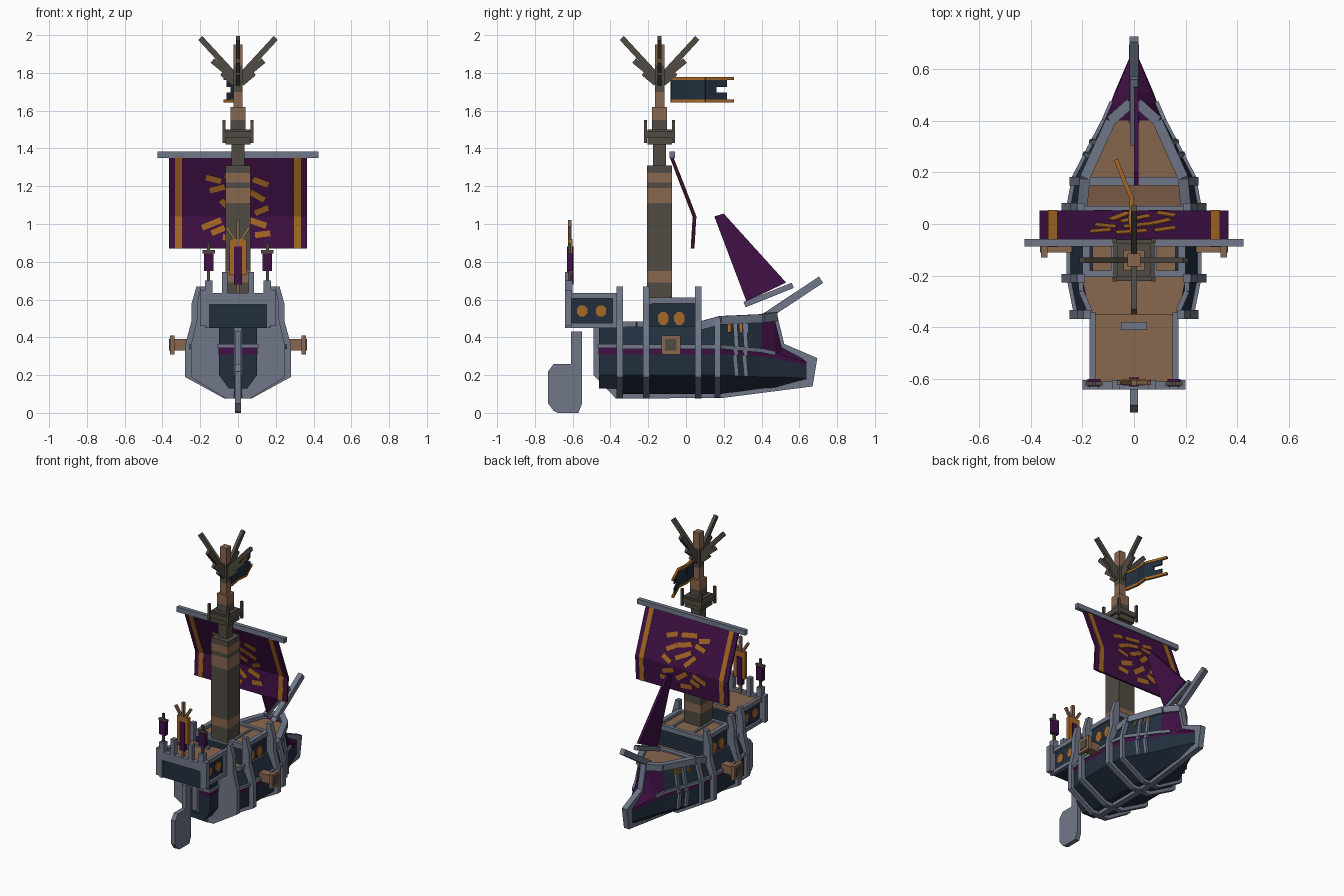
import bpy
import bmesh
from math import cos, sin, pi
from mathutils import Vector

default_cube = bpy.data.objects.get("Cube")
if default_cube:
    bpy.data.objects.remove(default_cube, do_unlink=True)


def make_material(name, red, green, blue):
    material = bpy.data.materials.new(name)
    material.use_nodes = True
    color = (red, green, blue, 1)
    material.diffuse_color = color
    material.node_tree.nodes["Principled BSDF"].inputs["Base Color"].default_value = color
    return material


gray = make_material("blue gray trim", .16, .185, .25)
navy = make_material("navy planks", .016, .028, .048)
purple = make_material("purple cloth", .05, .005, .058)
gold = make_material("gold", .39, .14, .018)
wood = make_material("light wood", .25, .135, .078)
dark = make_material("dark wood", .082, .07, .055)


def make_mesh(name, verts, faces, materials, indices=None):
    mesh = bpy.data.meshes.new(name)
    mesh.from_pydata([tuple(v) for v in verts], [], faces)
    for material in materials:
        mesh.materials.append(material)
    if indices:
        mesh.polygons.foreach_set("material_index", indices)
    bm = bmesh.new()
    bm.from_mesh(mesh)
    bmesh.ops.recalc_face_normals(bm, faces=bm.faces)
    bm.to_mesh(mesh)
    bm.free()
    obj = bpy.data.objects.new(name, mesh)
    bpy.context.collection.objects.link(obj)
    return obj


def prism(name, outline, axis, low, high, material):
    """Extrude a flat outline along one axis."""
    place = {"x": lambda p, d: (d, p[0], p[1]),
             "y": lambda p, d: (p[0], d, p[1]),
             "z": lambda p, d: (p[0], p[1], d)}[axis]
    n = len(outline)
    verts = [place(p, d) for d in (low, high) for p in outline]
    faces = [tuple(range(n)), tuple(range(n, n + n))]
    faces += [(i, (i + 1) % n, (i + 1) % n + n, i + n) for i in range(n)]
    return make_mesh(name, verts, faces, [material])


def box(name, x, y, z, material):
    outline = [(x[0], y[0]), (x[1], y[0]), (x[1], y[1]), (x[0], y[1])]
    return prism(name, outline, "z", z[0], z[1], material)


def bar(name, start, end, width, depth, material, normal=(1, 0, 0)):
    """Box between two points; depth is measured along the normal."""
    start, end, normal = Vector(start), Vector(end), Vector(normal)
    along = (end - start).normalized()
    side = along.cross(normal).normalized()
    up = side.cross(along)
    corners = [side * a * width / 2 + up * b * depth / 2
               for a, b in ((-1, -1), (1, -1), (1, 1), (-1, 1))]
    verts = [p + c for p in (start, end) for c in corners]
    faces = [(0, 1, 2, 3), (4, 5, 6, 7)]
    faces += [(i, (i + 1) % 4, (i + 1) % 4 + 4, i + 4) for i in range(4)]
    return make_mesh(name, verts, faces, [material])


def mirrored(points):
    return points + [(-x, z) for x, z in reversed(points)]


# Hull loft: each station holds y, then (half width, height) from keel to deck
stations = [
    (-.36, [(.06, .1), (.22, .2), (.22, .31), (.22, .35), (.17, .46)]),
    (-.21, [(.07, .1), (.25, .2), (.25, .31), (.25, .35), (.2, .46)]),
    (.07, [(.07, .1), (.25, .2), (.25, .31), (.25, .35), (.2, .46)]),
    (.18, [(.06, .1), (.23, .2), (.23, .31), (.23, .35), (.19, .49)]),
    (.4, [(.02, .13), (.12, .19), (.12, .3), (.115, .33), (.09, .5)]),
    (.47, [(.015, .13), (.09, .19), (.09, .29), (.085, .315), (.012, .51)]),
    (.51, [(.012, .14), (.075, .19), (.075, .28), (.07, .305), (.012, .35)]),
    (.65, [(.005, .16), (.015, .18), (.015, .25), (.015, .265), (.005, .28)])]
rings = [mirrored(section) for _, section in stations]
count = len(rings[0])
hull_verts = [(x, y, z) for (y, _), ring in zip(stations, rings) for x, z in ring]
hull_faces, hull_colors = [], []
for s in range(len(stations) - 1):
    for k in range(count):
        nxt = (k + 1) % count
        hull_faces.append((s * count + k, s * count + nxt,
                           (s + 1) * count + nxt, (s + 1) * count + k))
        bow = stations[s][0] > .39
        row = min(k, count - 2 - k)
        deck = k == count // 2 - 1
        hull_colors.append((1 if bow else 2) if deck
                           else 1 if row == 2 or (row == 3 and bow) else 0)
hull_faces += [tuple(range(count)), tuple(range(len(hull_verts) - count, len(hull_verts)))]
make_mesh("hull", hull_verts, hull_faces, [navy, purple, wood], hull_colors + [0, 0])


def hull_point(y, row, side):
    for (ya, a), (yb, b) in zip(stations, stations[1:]):
        if ya <= y <= yb:
            t = (y - ya) / (yb - ya)
            p = Vector(a[row]).lerp(Vector(b[row]), t)
            return Vector((side * p.x, y, p.y))


# Keel, stem and rudder
prism("keel", [(-.49, .2), (-.37, .075), (.2, .08), (.67, .14), (.695, .29), (.52, .365),
               (.48, .53), (.42, .53), (.3, .4), (-.4, .4), (-.45, .45), (-.49, .45)],
      "x", -.02, .02, gray)
prism("rudder", [(-.61, .43), (-.61, .26), (-.7, .26), (-.73, .22), (-.73, .05), (-.7, .01),
                 (-.68, 0), (-.57, 0), (-.55, .05), (-.55, .43)], "x", -.016, .016, gray)
bar("bowsprit", (0, .42, .51), (0, .715, .705), .04, .035, gray)

# Ribs around the hull, open above the deck
frame = [(.07, .075), (.28, .19), (.28, .36), (.245, .49), (.245, .58), (.22, .67), (.19, .67), (.19, .46)]
for y, scale in ((-.35, .89), (-.21, 1), (.065, 1)):
    prism("hull_rib", mirrored([(x * scale, z) for x, z in frame]), "y", y - .017, y + .017, gray)
low_frame = [(.06, .08), (.25, .19), (.25, .36), (.21, .5)]
prism("bow_rib", mirrored(low_frame), "y", .15, .182, gray)

# Stern block under the castle
stern = [(.05, .13), (.1, .2), (.1, .45)]
prism("stern_block", mirrored(stern), "y", -.46, -.36, navy)
box("stern_stripe", (-.104, .104), (-.464, -.36), (.31, .345), purple)
box("stern_rail", (-.108, .108), (-.468, -.36), (.345, .365), gray)

# Stern castle and middle cabin
box("castle", (-.155, .155), (-.63, -.35), (.45, .605), navy)
box("castle_deck", (-.15, .15), (-.62, -.35), (.605, .615), wood)
box("castle_hatch", (-.05, .05), (-.41, -.38), (.61, .63), gray)
box("castle_stern_rail", (-.17, .17), (-.64, -.61), (.575, .635), gray)
box("cabin", (-.19, .19), (-.2, .06), (.45, .585), navy)
box("cabin_roof", (-.16, .16), (-.19, .05), (.585, .598), wood)
for y in (-.205, .045):
    box("cabin_roof_beam", (-.2, .2), (y, y + .025), (.575, .61), gray)
for x in (-.09, .075):
    box("mast_brace", (x, x + .015), (-.2, .06), (.59, .608), gray)


def window(name, x, y, z, width, height):
    outline = [(y + width * cos(pi / 8 + i * pi / 4), z + height * sin(pi / 8 + i * pi / 4)) for i in range(8)]
    prism(name, outline, "x", x - .004, x + .004, gold)


for side in (-1, 1):
    def span(a, b):
        return tuple(sorted((side * a, side * b)))

    # Castle and cabin trim
    box("castle_sill", span(.15, .17), (-.64, -.34), (.45, .475), gray)
    box("castle_rail", span(.15, .172), (-.64, -.34), (.605, .635), gray)
    box("castle_corner", span(.15, .2), (-.64, -.605), (.46, .65), gray)
    box("castle_front_post", span(.15, .172), (-.39, -.35), (.45, .63), gray)
    box("cabin_rail", span(.17, .2), (-.2, .06), (.58, .61), gray)
    bar("waist_rail", (side * .17, -.34, .47), (side * .205, -.26, .47), .02, .03, gray, (0, 0, 1))
    bar("waist_rail", (side * .205, -.26, .47), (side * .205, -.2, .47), .02, .03, gray, (0, 0, 1))
    for y in (-.55, -.45):
        window("castle_window", side * .156, y, .54, .03, .032)
    for y in (-.12, -.035):
        window("cabin_window", side * .191, y, .5, .03, .038)

    # Rails following the hull
    for a, b in zip(stations[:6], stations[1:6]):
        bar("side_rail", hull_point(a[0], 3, side), hull_point(b[0], 3, side), .022, .022, gray, (0, 0, 1))
    for a, b in zip(stations[2:], stations[3:6]):
        bar("bow_rail", hull_point(a[0], 4, side), hull_point(b[0], 4, side), .04, .045, gray, (0, 0, 1))
    for y in (.27, .32):
        for row in (1, 2, 3):
            bar("bow_strap", hull_point(y, row, side), hull_point(y - .01, row + 1, side),
                .02, .02, gray, (side, 0, 0))
    for y in (.23, .26, .29, .32):
        low, high = hull_point(y, 3, side), hull_point(y, 4, side)
        bar("bow_slot", low.lerp(high, .55), low.lerp(high, .88), .014, .012, gold, (side, 0, 0))

    # Side cannon port
    box("cannon", span(.24, .345), (-.11, -.05), (.33, .39), wood)
    box("cannon_muzzle", span(.335, .36), (-.13, -.03), (.31, .41), wood)
    box("cannon_bore", span(.355, .364), (-.11, -.05), (.33, .39), dark)

    # Stern posts and small banners
    box("rail_post", span(.135, .175), (-.64, -.6), (.6, .7), gray)
    box("inner_post", span(.055, .085), (-.64, -.605), (.6, .745), gray)
    box("banner_pole", span(.147, .163), (-.625, -.61), (.65, .9), dark)
    box("banner_crossbar", span(.122, .188), (-.625, -.61), (.845, .862), dark)
    box("small_banner", span(.13, .18), (-.63, -.6), (.75, .845), purple)
    bar("crest_ray", (0, -.615, .89), (side * .06, -.615, .985), .016, .018, wood, (0, 1, 0))

# Central stern banner
bar("crest_pole", (0, -.615, .61), (0, -.615, 1.02), .02, .018, wood)
box("crest_banner", (-.045, .045), (-.625, -.6), (.73, .92), gold)
box("crest_banner_cloth", (-.02, .02), (-.63, -.595), (.68, .88), purple)

# Mast: half width, bottom, top and color of each block
mast_y = -.14
mast_blocks = [(.067, .585, .69, dark), (.067, .69, .75, wood), (.067, .75, 1.11, dark),
               (.067, 1.11, 1.19, wood), (.067, 1.19, 1.22, dark), (.067, 1.22, 1.27, wood),
               (.067, 1.27, 1.31, dark), (.035, 1.31, 1.42, dark), (.065, 1.42, 1.5, dark),
               (.04, 1.5, 1.55, dark), (.04, 1.55, 1.62, wood), (.025, 1.62, 1.7, wood),
               (.025, 1.7, 1.84, dark), (.025, 1.84, 1.95, wood)]
for half, low, high, material in mast_blocks:
    box("mast_block", (-half, half), (mast_y - half, mast_y + half), (low, high), material)
box("lookout_rim", (-.08, .08), (mast_y - .08, mast_y + .08), (1.455, 1.49), dark)
for sx in (-1, 1):
    for sy in (-1, 1):
        bar("lookout_post", (sx * .075, mast_y + sy * .075, 1.43),
            (sx * .075, mast_y + sy * .075, 1.55), .016, .016, dark)

# Branching mast crown in four directions
branches = [(.02, 1.79, .2, 1.985), (.02, 1.77, .135, 1.865), (.02, 1.745, .085, 1.8)]
for dx, dy in ((1, 0), (-1, 0), (0, 1), (0, -1)):
    for r0, z0, r1, z1 in branches:
        bar("crown_branch", (dx * r0, mast_y + dy * r0, z0), (dx * r1, mast_y + dy * r1, z1),
            .03, .022, dark, (dy, dx, 0))

# Main sail with gold side bands
box("yard", (-.425, .425), (-.088, -.058), (1.35, 1.385), gray)


def sail_y(z):
    return .045 - (z - 1.04) * .12 / .31 if z > 1.04 else .045 - (1.04 - z) * .06


def sail_strip(name, low, high, half, material):
    heights = (1.36, 1.04, .87)
    outline = [(sail_y(z) - half, z) for z in heights] + [(sail_y(z) + half, z) for z in reversed(heights)]
    prism(name, outline, "x", low, high, material)


sail_strip("main_sail", -.365, .365, .007, purple)
for x in (-.315, .315):
    sail_strip("sail_band", x - .018, x + .018, .01, gold)

# Abstract angular ornament laid over the sail
strokes = [(-.17, 1.25, -.09, 1.23), (-.15, 1.18, -.07, 1.2), (-.07, 1.26, .05, 1.24),
           (-.04, 1.2, .07, 1.17), (.08, 1.24, .16, 1.21), (.07, 1.17, .14, 1.13),
           (-.05, 1.15, .06, 1.09), (-.09, 1.13, -.02, 1.06), (.09, 1.06, .16, 1.09),
           (-.19, .98, -.09, 1.02), (-.14, .95, -.07, .98), (-.04, 1.02, .04, .96),
           (.06, 1.02, .15, .99), (.09, .94, .17, .95), (-.08, .93, .01, .92)]
for x0, z0, x1, z1 in strokes:
    slope = (0, 1, .39 if z0 > 1.04 else -.06)
    bar("sail_ornament", (x0, sail_y(z0), z0), (x1, sail_y(z1), z1), .032, .02, gold, slope)

# Fore sail and its spar
prism("fore_sail", [(.15, 1.04), (.2, 1.055), (.53, .69), (.32, .59)], "x", 0, .018, purple)
bar("fore_spar", (0, .31, .573), (0, .565, .675), .03, .03, gray)

# Waving pennant with gold edges
wave = [(0, -.08), (-.015, .02), (-.008, .1), (-.035, .16), (-.07, .25)]
for i, (a, b) in enumerate(zip(wave, wave[1:])):
    for z in (1.65, 1.77):
        bar("pennant_edge", (*a, z), (*b, z), .016, .016, gold, (0, 0, 1))
    if i < 3:
        bar("pennant_cloth", (*a, 1.71), (*b, 1.71), .01, .115, navy, (0, 0, 1))
    else:
        for z in (1.675, 1.745):
            tip = Vector(a).lerp(Vector(b), .6)
            bar("pennant_tail", (*a, z), (*tip, z), .01, .04, navy, (0, 0, 1))
